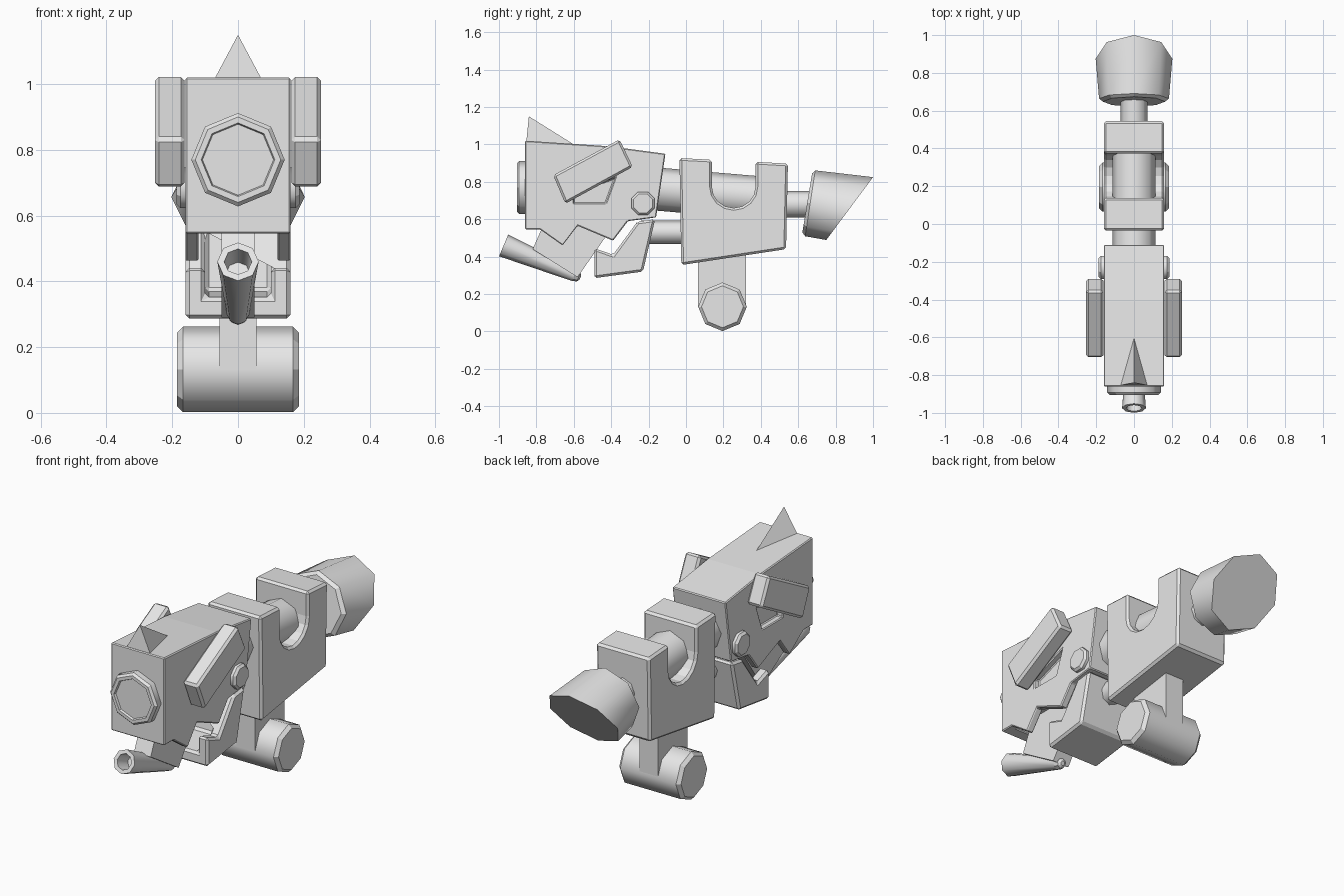
import bpy, bmesh, math
from mathutils import Vector

if "Cube" in bpy.data.objects:
    bpy.data.objects.remove(bpy.data.objects["Cube"], do_unlink=True)

grey = bpy.data.materials.new("light_grey")
grey.use_nodes = True
COLOUR = (0.8, 0.8, 0.8, 1)
grey.diffuse_color = COLOUR
grey.node_tree.nodes["Principled BSDF"].inputs["Base Color"].default_value = COLOUR


def finish(name, bm):
    bmesh.ops.recalc_face_normals(bm, faces=bm.faces)
    mesh = bpy.data.meshes.new(name)
    bm.to_mesh(mesh)
    bm.free()
    mesh.materials.append(grey)
    obj = bpy.data.objects.new(name, mesh)
    bpy.context.collection.objects.link(obj)
    return obj


def prism(name, profile, x0, x1, bevel=0.0):
    """Extrude a (y, z) profile from x0 to x1."""
    bm = bmesh.new()
    face = bm.faces.new([bm.verts.new((x0, y, z)) for y, z in profile])
    out = bmesh.ops.extrude_face_region(bm, geom=[face])["geom"]
    moved = [g for g in out if isinstance(g, bmesh.types.BMVert)]
    bmesh.ops.translate(bm, verts=moved, vec=(x1 - x0, 0, 0))
    obj = finish(name, bm)
    if bevel:
        chamfer(obj, bevel)
    return obj


def chamfer(obj, width):
    mod = obj.modifiers.new("chamfer", "BEVEL")
    mod.width = width
    mod.segments = 1
    mod.limit_method = "ANGLE"
    mod.angle_limit = math.radians(25)


def cut(obj, cutter):
    """Subtract the cutter for good, then discard it."""
    mod = obj.modifiers.new("cut", "BOOLEAN")
    mod.operation = "DIFFERENCE"
    mod.solver = "EXACT"
    mod.object = cutter
    bpy.context.view_layer.objects.active = obj
    bpy.ops.object.modifier_apply(modifier=mod.name)
    bpy.data.objects.remove(cutter, do_unlink=True)


def loft(name, rings, turn=0.0, sides=8):
    """Skin rings given as (centre, up, side); long bands are smooth."""
    bm = bmesh.new()
    loops = []
    for centre, up, side in rings:
        angles = [math.tau * i / sides + turn for i in range(sides)]
        loops.append([bm.verts.new(centre + up * math.cos(a) + side * math.sin(a))
                      for a in angles])
    for k in range(len(loops) - 1):
        a, b = loops[k], loops[k + 1]
        for i in range(sides):
            j = (i + 1) % sides
            f = bm.faces.new((a[i], a[j], b[j], b[i]))
            f.smooth = (a[i].co - b[i].co).length > 0.035
    bm.faces.new(loops[0])
    bm.faces.new(loops[-1])
    return finish(name, bm)


def rod(name, start, end, steps, turn=0.0):
    """Turned part: steps are (distance from start, radius)."""
    start, end = Vector(start), Vector(end)
    axis = (end - start).normalized()
    side = Vector((0, 1, 0)) if abs(axis.x) > 0.5 else Vector((1, 0, 0))
    up = side.cross(axis)
    return loft(name, [(start + axis * d, up * r, side * r) for d, r in steps], turn)


W = 0.16
C = 0.012

# Head with toothed side walls, hollow underside and cheek recesses
head = prism("head", [(-.86, 1.02), (-.41, .99), (-.11, .95), (-.16, .61), (-.31, .59),
                      (-.39, .485), (-.58, .565), (-.66, .46), (-.78, .545),
                      (-.86, .545)], -W, W)
cut(head, prism("mouth_cutter", [(-.79, .3), (-.05, .3), (-.05, .61), (-.79, .61)], -.12, .12))
for s in (-1, 1):
    cut(head, prism("cheek_cutter", [(-.6, .685), (-.43, .685), (-.38, .82), (-.6, .74)],
                    s * .125, s * .3))
chamfer(head, C)

# Horn
bm = bmesh.new()
base = [bm.verts.new(p) for p in ((-.08, -.855, 1.0), (.08, -.855, 1.0), (0, -.60, 1.0))]
tip = bm.verts.new((0, -.84, 1.15))
bm.faces.new(base)
for i in range(3):
    bm.faces.new((base[i], base[(i + 1) % 3], tip))
finish("horn", bm)

# Nose ring with a sunken face
rod("nose", (0, -.84, .77), (0, -1, .77),
    [(0, .142), (.052, .142), (.064, .13), (.064, .112), (.052, .108)])

# Ears and jaw hinges, both sides
for s, word in ((-1, "right"), (1, "left")):
    prism(word + "_ear", [(-.71, .835), (-.355, 1.027), (-.285, .88), (-.645, .683)],
          s * .162, s * .253, C)
    rod(word + "_hinge", (s * .12, -.23, .685), (s, -.23, .685),
        [(0, .067), (.055, .067), (.067, .055)], math.pi / 8)

# Lower jaw, hollow in the middle
jaw = prism("jaw", [(-.49, .445), (-.39, .41), (-.26, .587), (-.165, .6),
                    (-.23, .32), (-.49, .285)], -W, W)
cut(jaw, prism("jaw_cutter", [(-.6, .34), (-.3, .37), (-.25, .7), (-.6, .7)], -.1, .1))
chamfer(jaw, C)

# Chin barrel and its strut
prism("barrel_strut", [(-.74, .62), (-.82, .44), (-.58, .29), (-.42, .52), (-.45, .62)],
      -.05, .05)
rod("chin_barrel", (0, -.975, .46), (0, -.57, .29),
    [(.09, .036), (0, .042), (0, .063), (.41, .034), (.435, .026), (.445, .012)])

# Shafts joining head, body and tail
rod("main_shaft", (0, -.2, .765), (0, .45, .71), [(0, .115), (.65, .115)])
rod("lower_shaft", (0, -.24, .53), (0, .1, .53), [(0, .062), (.34, .062)])
rod("tail_shaft", (0, .45, .68), (0, .75, .68), [(0, .071), (.26, .071)])

# Body block with a round saddle notch
arc = [(.255 - .117 * math.cos(math.pi * i / 8), .775 - .115 * math.sin(math.pi * i / 8))
       for i in range(9)]
prism("body", [(-.035, .927), (.138, .918)] + arc
      + [(.372, .907), (.545, .897), (.535, .44), (-.025, .355)], -W, W, C)

# Leg and roller foot
prism("leg", [(.065, .5), (.32, .5), (.32, .13), (.065, .13)], -.056, .056)
rod("foot", (-.185, .195, .132), (.185, .195, .132),
    [(0, .112), (.018, .13), (.352, .13), (.37, .112)])

# Tail: flared octagon with a slanted end
X = Vector((1, 0, 0))
loft("tail", [(Vector((0, .648, .687)), Vector((0, .026, .158)), X * .165),
              (Vector((0, .664, .685)), Vector((0, .027, .176)), X * .185),
              (Vector((0, .875, .657)), Vector((0, .125, .168)), X * .203)])
